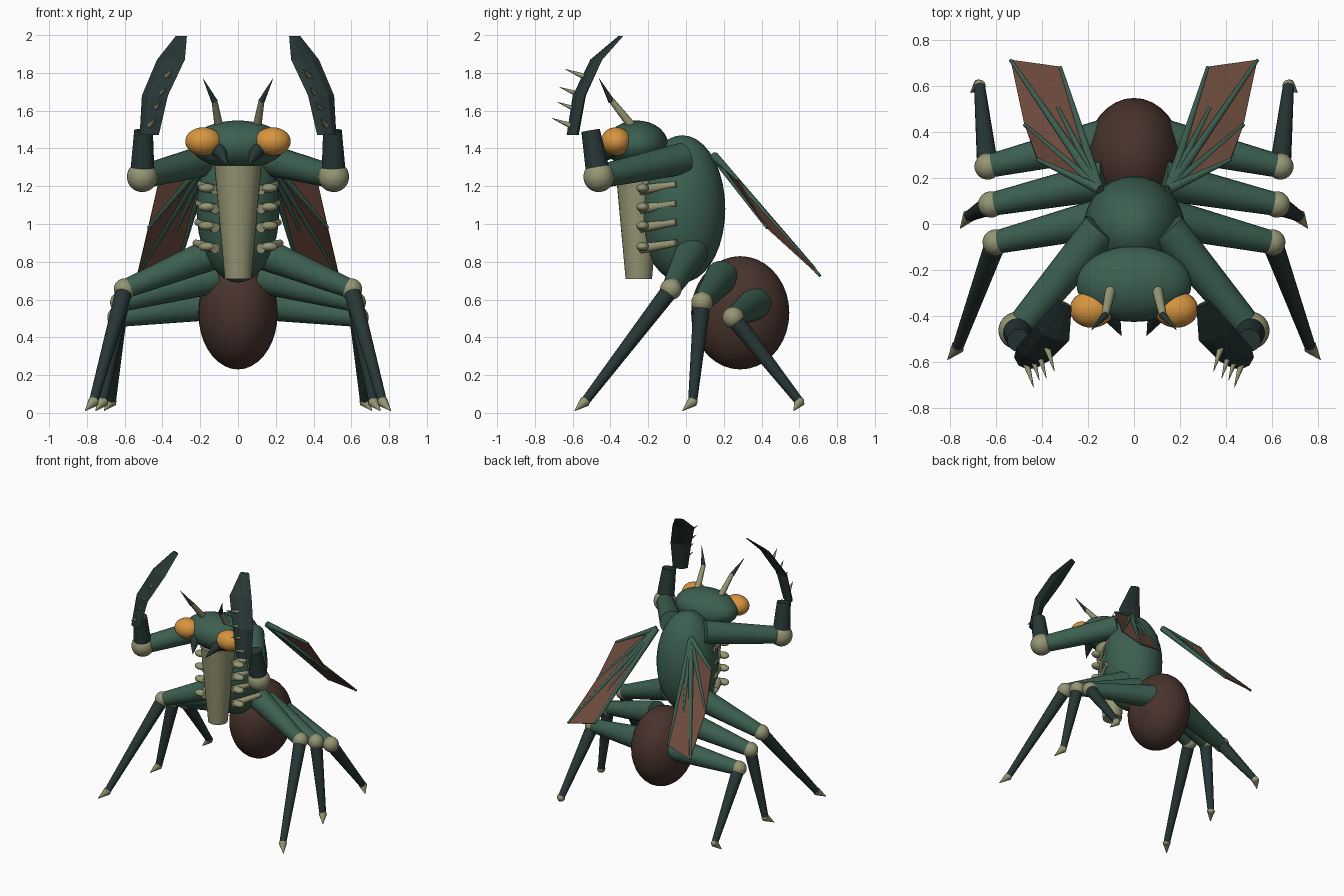
import bpy
import bmesh
import math
from mathutils import Vector, Matrix

if "Cube" in bpy.data.objects:
    bpy.data.objects.remove(bpy.data.objects["Cube"])


def material(name, rgb):
    m = bpy.data.materials.new(name)
    m.use_nodes = True
    m.diffuse_color = (*rgb, 1)
    m.node_tree.nodes["Principled BSDF"].inputs["Base Color"].default_value = (*rgb, 1)
    return m


GREEN = material("deep green", (0.045, 0.115, 0.08))
DARK = material("dark slate", (0.02, 0.037, 0.036))
BROWN = material("dark brown", (0.065, 0.033, 0.025))
WING = material("wing brown", (0.15, 0.068, 0.045))
ORANGE = material("eye orange", (0.68, 0.3, 0.05))
KHAKI = material("pale khaki", (0.3, 0.3, 0.175))


def finish(name, bm, mat, smooth=True):
    bmesh.ops.recalc_face_normals(bm, faces=bm.faces)
    mesh = bpy.data.meshes.new(name)
    bm.to_mesh(mesh)
    bm.free()
    mesh.materials.append(mat)
    ob = bpy.data.objects.new(name, mesh)
    bpy.context.collection.objects.link(ob)
    if smooth:
        bpy.ops.object.select_all(action='DESELECT')
        bpy.context.view_layer.objects.active = ob
        ob.select_set(True)
        bpy.ops.object.shade_smooth_by_angle(angle=math.radians(40))
    return ob


def ball(name, centre, radii, mat):
    bm = bmesh.new()
    bmesh.ops.create_uvsphere(bm, u_segments=32, v_segments=18, radius=1)
    bm.transform(Matrix.Translation(centre) @ Matrix.Diagonal((*radii, 1)))
    return finish(name, bm, mat)


def cone(name, a, b, r1, r2, mat, sides=20):
    a, b = Vector(a), Vector(b)
    d = b - a
    bm = bmesh.new()
    bmesh.ops.create_cone(bm, cap_ends=True, segments=sides, radius1=r1,
                          radius2=max(r2, 0.001), depth=d.length)
    turn = d.to_track_quat('Z', 'Y').to_matrix().to_4x4()
    bm.transform(Matrix.Translation((a + b) / 2) @ turn)
    return finish(name, bm, mat)


def loft(name, sections, mat):
    """Join equal rings of points into a capped solid."""
    bm = bmesh.new()
    rings = [[bm.verts.new(p) for p in ring] for ring in sections]
    n = len(rings[0])
    for lo, hi in zip(rings, rings[1:]):
        for i in range(n):
            j = (i + 1) % n
            bm.faces.new((lo[i], lo[j], hi[j], hi[i]))
    bm.faces.new(rings[0])
    bm.faces.new(rings[-1])
    return finish(name, bm, mat, smooth=False)


# Body
ball("thorax", (0, -0.02, 1.08), (0.22, 0.228, 0.39), GREEN)
ball("abdomen", (0, 0.287, 0.53), (0.21, 0.26, 0.3), BROWN)
ball("head", (0, -0.26, 1.42), (0.25, 0.165, 0.128), GREEN)
cone("chest_plate", (0, -0.25, 0.71), (0, -0.25, 1.31), 0.07, 0.125, KHAKI, 32)

# Leg rows: hip, knee, ankle, claw tip
LEGS = {
    "front": ((0.12, 0.03, 0.85), (0.6, -0.08, 0.655), (0.765, -0.535, 0.06), (0.81, -0.59, 0.01)),
    "middle": ((0.12, 0.19, 0.72), (0.62, 0.085, 0.585), (0.715, 0.035, 0.06), (0.755, -0.02, 0.01)),
    "rear": ((0.12, 0.37, 0.58), (0.635, 0.25, 0.505), (0.67, 0.6, 0.06), (0.71, 0.57, 0.01)),
}
# Blade rows: centre, half width, half thickness
BLADE = (
    ((0.47, -0.6, 1.47), 0.055, 0.025),
    ((0.44, -0.565, 1.68), 0.075, 0.025),
    ((0.355, -0.475, 1.87), 0.08, 0.02),
    ((0.3, -0.345, 1.995), 0.032, 0.006),
)
SPIKES = ((0.345, -0.64, 1.82), (0.38, -0.67, 1.725),
          (0.41, -0.68, 1.645), (0.435, -0.71, 1.56))

for s, side in ((1, "left"), (-1, "right")):
    def at(p):
        return Vector((s * p[0], p[1], p[2]))

    # Head details
    ball(f"{side}_eye", at((0.183, -0.37, 1.437)), (0.096, 0.08, 0.075), ORANGE)
    cone(f"{side}_mandible", at((0.1, -0.39, 1.39)), at((0.055, -0.485, 1.31)),
         0.042, 0, DARK)
    cone(f"{side}_antenna_base", at((0.1, -0.28, 1.51)), at((0.125, -0.395, 1.655)),
         0.024, 0.016, KHAKI, 12)
    cone(f"{side}_antenna_tip", at((0.125, -0.395, 1.65)), at((0.185, -0.46, 1.77)),
         0.017, 0, DARK, 12)

    # Rib bars beside the chest plate
    for i, (z, x) in enumerate(((1.195, 0.2), (1.095, 0.21), (0.995, 0.215), (0.885, 0.225))):
        cone(f"{side}_rib_{i + 1}", at((0.12, -0.24, z - 0.015)),
             at((x, -0.05, z + 0.015)), 0.027, 0.018, KHAKI, 14)
        ball(f"{side}_rib_knob_{i + 1}", at((0.165, -0.23, z - 0.005)),
             (0.045, 0.033, 0.024), KHAKI)

    # Raptorial arm
    elbow = at((0.507, -0.462, 1.25))
    cone(f"{side}_upper_arm", at((0.14, -0.02, 1.345)), elbow, 0.085, 0.062, GREEN, 24)
    ball(f"{side}_elbow", elbow, (0.081,) * 3, KHAKI)
    cone(f"{side}_forearm", elbow, at((0.5, -0.505, 1.495)), 0.066, 0.05, DARK)
    across = Vector((0.92, 0.4, 0))
    thick = Vector((-0.4, 0.92, 0))
    rings = []
    for c, w, t in BLADE:
        c = Vector(c)
        rings.append([at(c + across * w * i + thick * t * j)
                      for i, j in ((-1, 0), (-0.4, -1), (0.4, -1), (1, 0), (0.4, 1), (-0.4, 1))])
    loft(f"{side}_arm_blade", rings, DARK)
    for i, tip in enumerate(SPIKES):
        root = Vector(tip) + Vector((0.035, 0.115, -0.045))
        cone(f"{side}_blade_spike_{i + 1}", at(root), at(tip), 0.018, 0, KHAKI, 10)

    # Walking legs
    for row, points in LEGS.items():
        hip, knee, ankle, tip = (at(p) for p in points)
        cone(f"{side}_{row}_thigh", hip, knee, 0.088, 0.05, GREEN, 24)
        ball(f"{side}_{row}_knee", knee, (0.057,) * 3, KHAKI)
        cone(f"{side}_{row}_shin", knee, ankle, 0.046, 0.024, DARK)
        ball(f"{side}_{row}_ankle", ankle, (0.026,) * 3, KHAKI)
        cone(f"{side}_{row}_claw", ankle, tip, 0.03, 0, KHAKI, 12)

    # Wing membrane with fanned veins
    root = at((0.15, 0.15, 1.36))
    inner = at((0.32, 0.68, 0.765))
    corner = at((0.535, 0.71, 0.725))
    sag = at((0.475, 0.43, 0.98))
    outer = at((0.42, 0.28, 1.23))
    bm = bmesh.new()
    rim = [bm.verts.new(p) for p in (root, inner, corner, sag, outer)]
    for i in range(1, 4):
        bm.faces.new((rim[0], rim[i], rim[i + 1]))
    wing = finish(f"{side}_wing", bm, WING, smooth=False)
    solid = wing.modifiers.new("thickness", 'SOLIDIFY')
    solid.thickness = 0.008
    solid.offset = 0
    ends = (inner, corner, sag, outer, inner.lerp(corner, 0.5).lerp(root, 0.35))
    for i, end in enumerate(ends):
        cone(f"{side}_wing_vein_{i + 1}", root, end, 0.022, 0.008, GREEN, 10)
